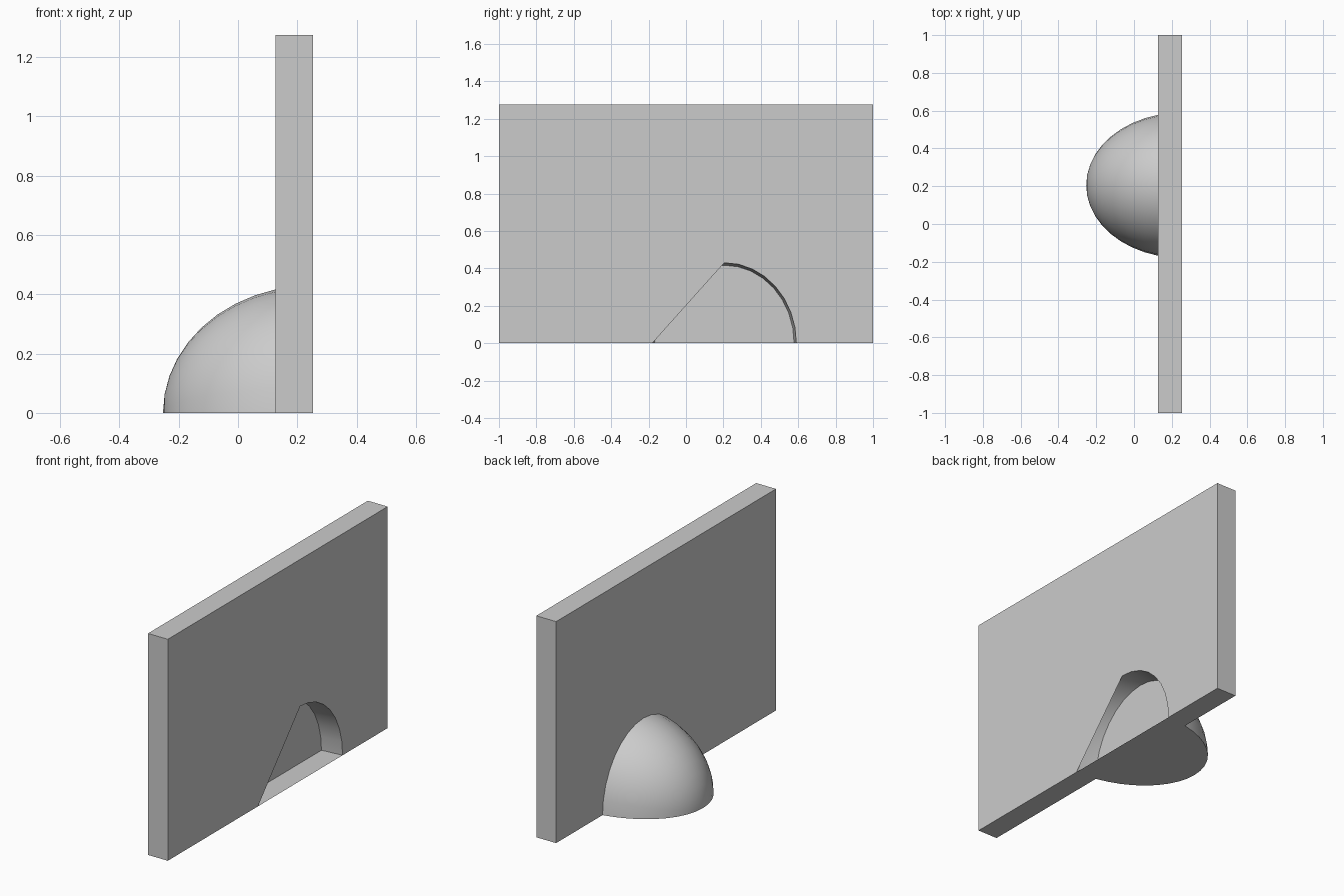
import bpy, bmesh, math

if "Cube" in bpy.data.objects:
    bpy.data.objects.remove(bpy.data.objects["Cube"])

X0, X1, H = 0.127, 0.253, 1.275          # wall planes and height
CY, RX, RY, RZ = 0.205, 0.506, 0.385, 0.43  # dome centre and radii
N = 16                                    # dome segments across the half circle


def make_object(name, bm):
    mesh = bpy.data.meshes.new(name)
    bm.to_mesh(mesh)
    bm.free()
    obj = bpy.data.objects.new(name, mesh)
    bpy.context.collection.objects.link(obj)
    return obj


# Wall: box whose front face has a recess opening, half arch and half chord
bm = bmesh.new()
v = {(x, y, z): bm.verts.new((x, y, z)) for x in (X0, X1) for y in (-1, 1) for z in (0, H)}
for key in (
    [(X0, -1, 0), (X0, -1, H), (X0, 1, H), (X0, 1, 0)],
    [(X0, -1, 0), (X0, 1, 0), (X1, 1, 0), (X1, -1, 0)],
    [(X0, -1, H), (X1, -1, H), (X1, 1, H), (X0, 1, H)],
    [(X0, -1, 0), (X1, -1, 0), (X1, -1, H), (X0, -1, H)],
    [(X0, 1, 0), (X0, 1, H), (X1, 1, H), (X1, 1, 0)],
):
    bm.faces.new([v[k] for k in key])
arch = [bm.verts.new((X1, CY + RY * math.cos(a), RZ * math.sin(a)))
        for a in (math.pi * i / N for i in range(N // 2, -1, -1))]
corner = bm.verts.new((X1, CY - RY, 0))
bm.faces.new([v[X1, -1, 0], corner] + arch + [v[X1, 1, 0], v[X1, 1, H], v[X1, -1, H]])
make_object("wall", bm)

# Dome: quarter ellipsoid running from the opening through the wall
bm = bmesh.new()
start = math.asin((X1 - X0) / RX)
angles = [0] + [start + (math.pi / 2 - start) * i / 9 for i in range(9)]
rings = []
for t in angles:
    c = math.cos(t)
    rings.append([bm.verts.new((X1 - RX * math.sin(t),
                                CY + RY * c * math.cos(math.pi * i / N),
                                RZ * c * math.sin(math.pi * i / N))) for i in range(N + 1)])
tip = bm.verts.new((X1 - RX, CY, 0))
for a, b in zip(rings, rings[1:]):
    for i in range(N):
        bm.faces.new((a[i], a[i + 1], b[i + 1], b[i]))
for i in range(N):
    bm.faces.new((rings[-1][i], rings[-1][i + 1], tip))

# Dome floor, behind the wall
bm.faces.new([r[0] for r in rings[1:]] + [tip] + [r[N] for r in reversed(rings[1:])])
bmesh.ops.recalc_face_normals(bm, faces=bm.faces)
dome = make_object("dome", bm)
bpy.context.view_layer.objects.active = dome
dome.select_set(True)
bpy.ops.object.shade_smooth_by_angle(angle=math.radians(40))
